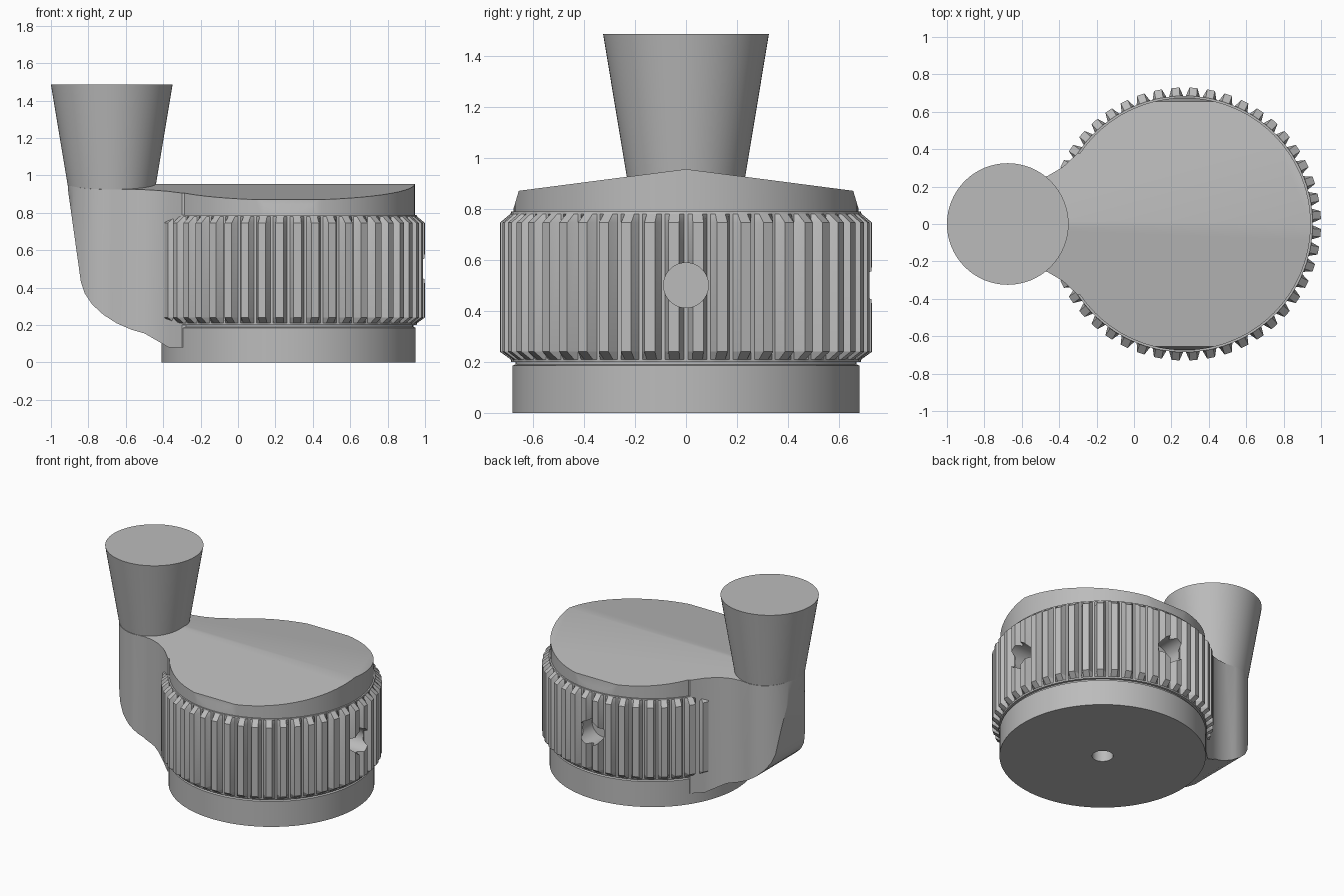
import bpy, bmesh
from math import sin, cos, pi, radians
from mathutils import Matrix, Vector

CX = 0.27        # axis of the round body
HORN_X = -0.675  # axis of the funnel

if "Cube" in bpy.data.objects:
    bpy.data.objects.remove(bpy.data.objects["Cube"])

grey = bpy.data.materials.new("plain_grey")
grey.use_nodes = True
grey.diffuse_color = (0.5, 0.5, 0.5, 1)
grey.node_tree.nodes["Principled BSDF"].inputs["Base Color"].default_value = (0.5, 0.5, 0.5, 1)


def finish(bm, name):
    bmesh.ops.recalc_face_normals(bm, faces=bm.faces)
    mesh = bpy.data.meshes.new(name)
    bm.to_mesh(mesh)
    bm.free()
    mesh.materials.append(grey)
    obj = bpy.data.objects.new(name, mesh)
    bpy.context.collection.objects.link(obj)
    return obj


def loft(name, rings):
    """Closed solid through rings of equal point count."""
    bm = bmesh.new()
    loops = [[bm.verts.new(p) for p in ring] for ring in rings]
    n = len(loops[0])
    for a, b in zip(loops, loops[1:]):
        for i in range(n):
            j = (i + 1) % n
            bm.faces.new((a[i], a[j], b[j], b[i]))
    bm.faces.new(loops[0])
    bm.faces.new(loops[-1])
    return finish(bm, name)


def lathe(name, x, profile, sides=96):
    """Solid of revolution about a vertical axis; profile holds (radius, z)."""
    return loft(name, [[(x + r * cos(2 * pi * i / sides), r * sin(2 * pi * i / sides), z)
                        for i in range(sides)] for r, z in profile])


def select(obj):
    bpy.ops.object.select_all(action='DESELECT')
    obj.select_set(True)
    bpy.context.view_layer.objects.active = obj


def boolean(obj, tool, operation):
    tool.hide_render = True
    mod = obj.modifiers.new("cut", 'BOOLEAN')
    mod.operation, mod.object, mod.solver = operation, tool, 'EXACT'
    select(obj)
    bpy.ops.object.modifier_apply(modifier=mod.name)
    bpy.data.objects.remove(tool)


def smooth(obj):
    select(obj)
    bpy.ops.object.shade_smooth_by_angle(angle=radians(25))


# Base drum with a small bore underneath
base = lathe("base_drum", CX, [(0.68, 0), (0.68, 0.185), (0.668, 0.19), (0.668, 0.3)])
boolean(base, lathe("bore_cutter", CX, [(0.07, -0.1), (0.07, 0.25)], 32), 'DIFFERENCE')

# Knurled ring: trapezoid teeth, chamfered at both ends
TEETH, ROOT, TIP = 48, 0.685, 0.73


def tooth_ring(tip, z):
    points = []
    for t in range(TEETH):
        for offset, r in ((-0.42, ROOT), (-0.22, tip), (0.22, tip), (0.42, ROOT)):
            a = 2 * pi * (t + 0.5 + offset) / TEETH
            points.append((CX + r * cos(a), r * sin(a), z))
    return points


ring = loft("knurled_ring", [tooth_ring(ROOT, 0.2), tooth_ring(ROOT + 0.003, 0.21),
                             tooth_ring(TIP, 0.24), tooth_ring(TIP, 0.745),
                             tooth_ring(ROOT + 0.003, 0.78), tooth_ring(ROOT, 0.788)])

# Radial holes on the left side and the back
for direction in (Vector((1, 0, 0)), Vector((0, 1, 0))):
    bm = bmesh.new()
    place = Matrix.Translation(Vector((CX, 0, 0.5)) + direction * 0.72)
    turn = direction.to_track_quat('Z', 'Y').to_matrix().to_4x4()
    bmesh.ops.create_cone(bm, cap_ends=True, segments=40, radius1=0.088, radius2=0.088,
                          depth=0.3, matrix=place @ turn)
    boolean(ring, finish(bm, "hole_cutter"), 'DIFFERENCE')

# Side arm: plan outline trimmed by the curved underside
R = 0.235
half = [(-0.6, 0.228), (-0.53, 0.235), (-0.46, 0.258), (-0.38, 0.305), (-0.3, 0.38), (0, 0.4)]
arc = [(HORN_X + R * cos(a), R * sin(a)) for a in [pi / 2 + pi * i / 32 for i in range(33)]]
plan = [(x, y) for x, y in reversed(half)] + arc + [(x, -y) for x, y in half]
cover = loft("cover_and_arm", [[(x, y, z) for x, y in plan] for z in (0.05, 1.1)])

side = [(-0.94, 1.2), (-0.91, 0.93), (-0.84, 0.43), (-0.82, 0.37), (-0.78, 0.31), (-0.72, 0.255),
        (-0.65, 0.21), (-0.57, 0.175), (-0.5, 0.155), (-0.37, 0.08), (0.1, 0.08), (0.1, 1.2)]
boolean(cover, loft("underside_cutter", [[(x, y, z) for x, z in side] for y in (-0.6, 0.6)]),
        'INTERSECT')

# Cover disc joined to the arm, then trimmed to a shallow gable roof
boolean(cover, lathe("cover_disc", CX, [(0.675, 0.75), (0.675, 1.15)]), 'UNION')
gable = [(-0.7, -0.1), (-0.7, 0.72), (-0.655, 0.87), (0, 0.955),
         (0.655, 0.87), (0.7, 0.72), (0.7, -0.1)]
boolean(cover, loft("roof_cutter", [[(x, y, z) for y, z in gable] for x in (-1.2, 1.2)]),
        'INTERSECT')

# Tapered funnel on the arm
funnel = lathe("funnel", HORN_X, [(0.232, 0.925), (0.325, 1.485)], 64)

for part in (base, ring, cover, funnel):
    smooth(part)
